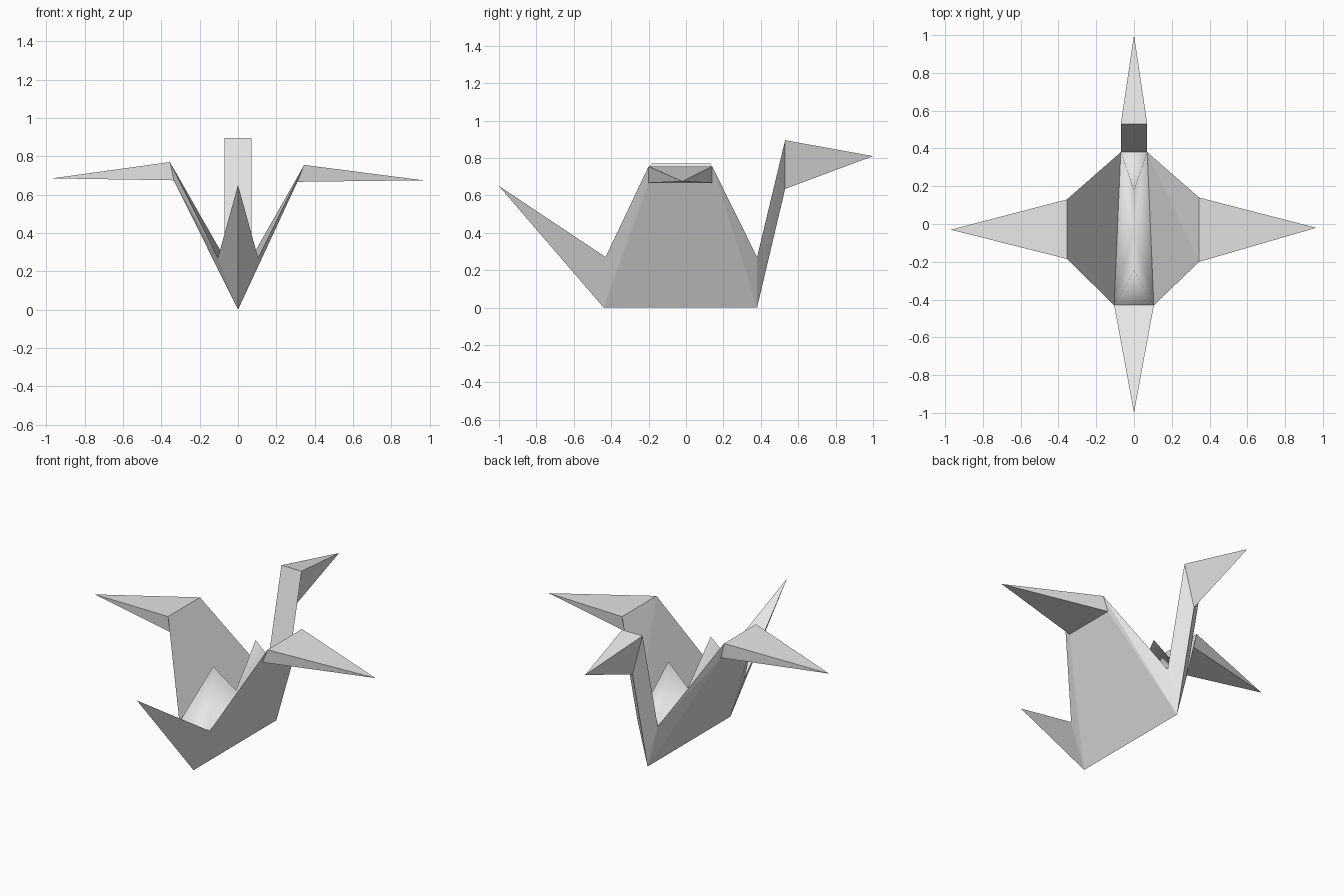
import bpy
import bmesh
from math import radians

cube = bpy.data.objects.get("Cube")
if cube:
    bpy.data.objects.remove(cube, do_unlink=True)

# Single paper colour
paper = bpy.data.materials.new("light_grey_paper")
paper.use_nodes = True
paper.diffuse_color = (0.8, 0.8, 0.8, 1)
paper.node_tree.nodes["Principled BSDF"].inputs["Base Color"].default_value = (0.8, 0.8, 0.8, 1)


def finish(name, bm, smooth=False):
    bm.normal_update()
    mesh = bpy.data.meshes.new(name)
    for face in bm.faces:
        face.smooth = smooth
    bm.to_mesh(mesh)
    bm.free()
    mesh.materials.append(paper)
    obj = bpy.data.objects.new(name, mesh)
    bpy.context.collection.objects.link(obj)
    return obj


def folded_solid(name, points):
    """Flat-faced convex piece spanning the given corners."""
    bm = bmesh.new()
    verts = [bm.verts.new(p) for p in points]
    bmesh.ops.convex_hull(bm, input=verts)
    bmesh.ops.dissolve_limit(bm, angle_limit=radians(1), verts=bm.verts, edges=bm.edges)
    bmesh.ops.recalc_face_normals(bm, faces=bm.faces)
    return finish(name, bm)


def rim(side):
    """Front and back corners of the rim on one side."""
    return [(side * 0.105, -0.43, 0.27), (side * 0.07, 0.38, 0.27)]


keel = [(0, -0.44, 0), (0, 0.38, 0)]

# Body sides and wings: top x, top z, low x, low z, front y, back y, tip
sides = {
    "left": (1, 0.345, 0.755, 0.31, 0.667, -0.20, 0.14, (0.965, -0.02, 0.675)),
    "right": (-1, 0.355, 0.77, 0.335, 0.675, -0.185, 0.13, (-0.97, -0.03, 0.685)),
}
for label, (s, top_x, top_z, low_x, low_z, front, back, tip) in sides.items():
    root = [(s * x, y, z) for x, z in ((top_x, top_z), (low_x, low_z)) for y in (front, back)]
    folded_solid(label + "_body_panel", keel + rim(s) + root)
    folded_solid(label + "_wing", root + [tip])

# Pointed neck at the front
front_rim = [rim(s)[0] for s in (-1, 1)]
folded_solid("front_point", [keel[0], (0, -1, 0.65)] + front_rim)

# Upright post and head at the back
back_rim = [rim(s)[1] for s in (-1, 1)]
crown = [(s * 0.07, 0.53, 0.895) for s in (-1, 1)]
throat = (0, 0.53, 0.635)
folded_solid("back_neck", [keel[1], throat] + back_rim + crown)
folded_solid("head", crown + [throat, (0, 1, 0.81)])

# Twin-peaked fold between the wings
bm = bmesh.new()
peak_f, valley, peak_b = [bm.verts.new(p) for p in
                          ((0, -0.245, 0.575), (0, -0.02, 0.34), (0, 0.175, 0.58))]
lf, lb = [bm.verts.new(p) for p in rim(1)]
rf, rb = [bm.verts.new(p) for p in rim(-1)]
for tri in ((rf, lf, peak_f), (lb, rb, peak_b),
            (lf, valley, peak_f), (lf, lb, valley), (lb, peak_b, valley),
            (rf, peak_f, valley), (rf, valley, rb), (rb, valley, peak_b)):
    bm.faces.new(tri)
finish("centre_fold", bm, smooth=True)
